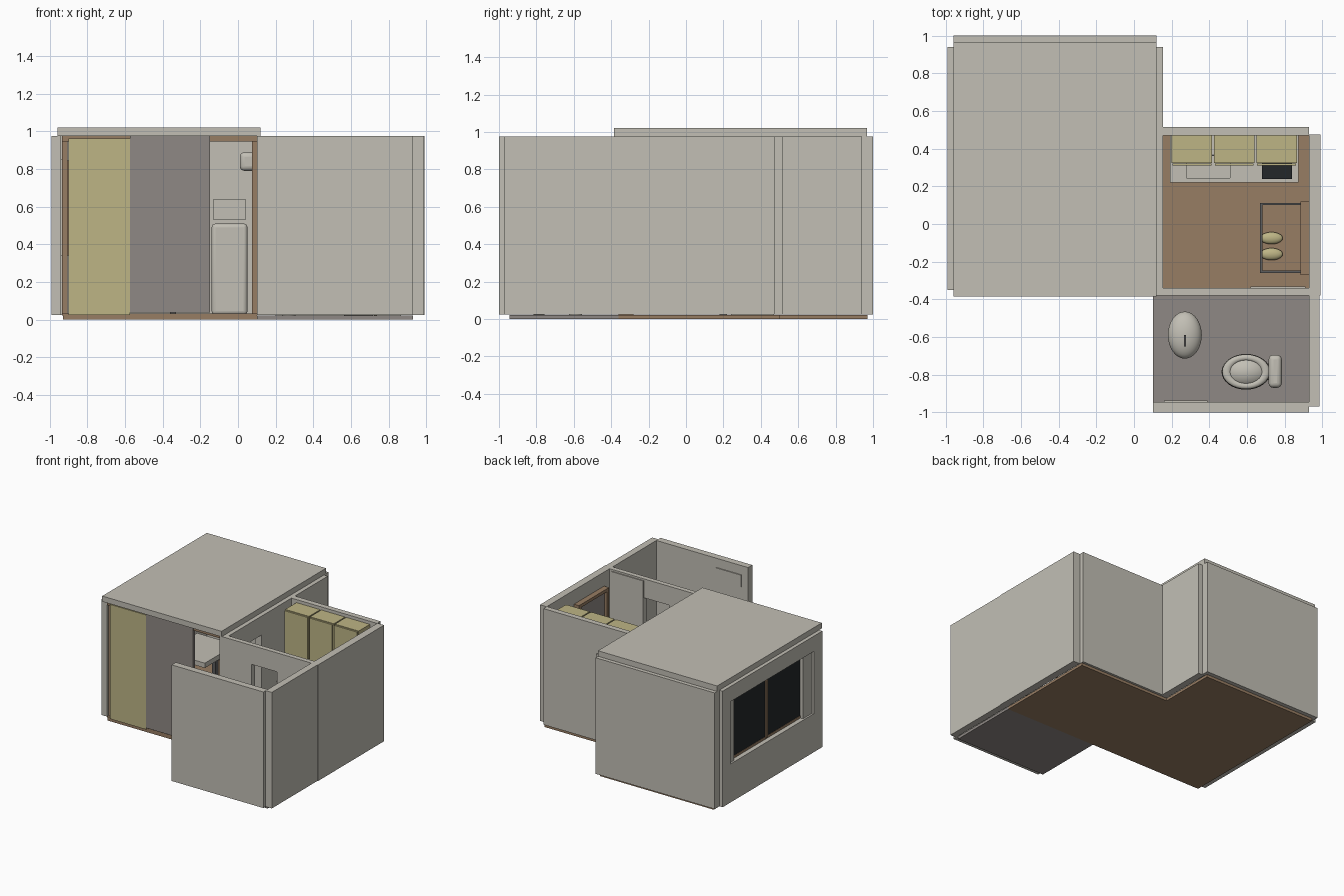
import bpy
from math import pi

cube = bpy.data.objects.get("Cube")
if cube:
    bpy.data.objects.remove(cube)


def material(name, r, g, b):
    m = bpy.data.materials.new(name)
    m.diffuse_color = (r, g, b, 1)
    m.use_nodes = True
    m.node_tree.nodes["Principled BSDF"].inputs["Base Color"].default_value = (r, g, b, 1)
    return m


WALL = material("warm white", 0.54, 0.52, 0.46)
WOOD = material("brown wood", 0.31, 0.205, 0.125)
GREY = material("taupe grey", 0.275, 0.25, 0.232)
YELLOW = material("pale yellow", 0.51, 0.46, 0.235)
GLASS = material("dark glass", 0.017, 0.02, 0.023)
METAL = material("dark metal", 0.11, 0.11, 0.11)


def finish(ob, name, mat):
    ob.name = name
    ob.data.materials.append(mat)
    return ob


def box(name, mat, x, y, z, bevel=0):
    """Box from its (low, high) extents on each axis."""
    bpy.ops.mesh.primitive_cube_add(size=1, location=[sum(e) / 2 for e in (x, y, z)])
    ob = finish(bpy.context.object, name, mat)
    ob.scale = [e[1] - e[0] for e in (x, y, z)]
    bpy.ops.object.transform_apply(location=False, rotation=False, scale=True)
    if bevel:
        mod = ob.modifiers.new("rounded", "BEVEL")
        mod.width, mod.segments = bevel, 4
        bpy.ops.object.shade_smooth_by_angle()
    return ob


def ellipsoid(name, mat, centre, radii):
    bpy.ops.mesh.primitive_uv_sphere_add(segments=32, ring_count=16, location=centre)
    ob = finish(bpy.context.object, name, mat)
    ob.scale = radii
    bpy.ops.object.shade_smooth()
    return ob


def pierced(name, mat, along, across, span, hole, z, hole_z):
    """Wall running along x or y with one rectangular opening."""
    pieces = [("left", (span[0], hole[0]), z), ("right", (hole[1], span[1]), z),
              ("header", hole, (hole_z[1], z[1])), ("sill", hole, (z[0], hole_z[0]))]
    for part, s, h in pieces:
        if h[1] - h[0] > 0.001 and s[1] - s[0] > 0.001:
            xy = (s, across) if along == "x" else (across, s)
            box(f"{name}_{part}", mat, *xy, h)


H = (0.025, 0.975)

# Floors and roof
box("main_floor", WOOD, (-0.93, 0.1), (-0.36, 0.97), (0, 0.022))
box("kitchen_floor", WOOD, (0.1, 0.93), (-0.36, 0.5), (0, 0.022))
box("bathroom_floor", GREY, (0.1, 0.93), (-0.945, -0.36), (0, 0.022))
box("roof", WALL, (-0.96, 0.12), (-0.385, 0.968), (0.975, 1.02))

# Outer walls
box("main_back_wall", WALL, (-0.96, 0.12), (0.94, 1.0), H)
box("kitchen_back_wall", WALL, (0.155, 0.93), (0.47, 0.515), H)
box("kitchen_side_wall", WALL, (0.93, 0.99), (-0.38, 0.475), H)
box("bathroom_side_wall", WALL, (0.93, 0.985), (-0.97, -0.38), H)
box("bathroom_front_wall", WALL, (0.1, 0.93), (-1.0, -0.945), H)
box("bathroom_wall_shelf", WALL, (0.16, 0.39), (-0.945, -0.937), (0.8, 0.9))
pierced("window_wall", WALL, "y", (-0.99, -0.94), (-0.35, 0.94), (-0.24, 0.84), H, (0.34, 0.85))

# Inner walls with doorways
pierced("main_side_wall", WALL, "y", (0.1, 0.155), (-0.38, 0.94), (-0.25, 0.08), H, (0.025, 0.82))
pierced("partition", WALL, "x", (-0.38, -0.34), (0.1, 0.93), (0.39, 0.62), H, (0.025, 0.82))
box("sliding_door", WALL, (0.62, 0.91), (-0.34, -0.332), (0.03, 0.96))

# Side window: jamb strips, panes and timber frame
for y in ((-0.24, -0.12), (0.77, 0.84)):
    box("window_jamb", WALL, (-0.975, -0.935), y, (0.34, 0.85))
box("window_panes", GLASS, (-0.95, -0.942), (-0.12, 0.77), (0.35, 0.84))
for y in (-0.24, 0.31, 0.815):
    box("window_upright", WOOD, (-0.96, -0.9), (y, y + 0.025), (0.35, 0.84))
for z in (0.34, 0.825):
    box("window_rail", WOOD, (-0.952, -0.9), (-0.24, 0.84), (z, z + 0.02))

# Front opening: timber frame, curtain and sliding panel
for x in ((-0.935, -0.905), (0.075, 0.1)):
    box("front_frame_post", WOOD, x, (-0.34, -0.28), (0.022, 0.95))
box("front_frame_head", WOOD, (-0.935, 0.1), (-0.36, -0.28), (0.945, 0.975))
box("front_frame_track", WOOD, (-0.935, 0.1), (-0.36, -0.3), (0.022, 0.032))
box("front_curtain", YELLOW, (-0.9, -0.575), (-0.37, -0.345), (0.025, 0.962))
box("front_panel", GREY, (-0.575, -0.15), (-0.37, -0.34), (0.038, 0.975))

# Main room furniture
box("fridge", WALL, (-0.14, 0.05), (0.4, 0.6), (0.025, 0.51), 0.02)
box("wall_cabinet", WALL, (-0.13, 0.04), (0.85, 0.94), (0.53, 0.64))
box("wall_heater", WALL, (0.01, 0.1), (0.3, 0.5), (0.79, 0.89), 0.025)
box("table_top", WALL, (-0.65, -0.3), (0.0, 0.4), (0.46, 0.5))
for x in (-0.62, -0.36):
    box("table_leg", METAL, (x, x + 0.03), (0.18, 0.22), (0.02, 0.46))

# Kitchen units: base, counter ring around the basin, hob and wall cupboards
box("kitchen_base", WALL, (0.2, 0.865), (0.24, 0.47), (0.022, 0.34))
pierced("counter_side", WALL, "x", (0.22, 0.47), (0.19, 0.875), (0.28, 0.51), (0.34, 0.4), (0.34, 0.4))
for y in ((0.22, 0.245), (0.36, 0.47)):
    box("counter_edge", WALL, (0.28, 0.51), y, (0.34, 0.4))
box("basin_rim", METAL, (0.27, 0.52), (0.36, 0.37), (0.4, 0.405))
box("hob", GLASS, (0.68, 0.84), (0.24, 0.42), (0.4, 0.408))
for x in (0.2, 0.425, 0.65):
    box("wall_cupboard", YELLOW, (x, x + 0.215), (0.325, 0.47), (0.6, 0.95))
    box("wall_cupboard_door", YELLOW, (x + 0.004, x + 0.211), (0.31, 0.322), (0.604, 0.946))

# Framed panel with rail on the kitchen side wall
box("framed_panel", GREY, (0.905, 0.93), (-0.25, 0.1), (0.12, 0.84))
for y in (-0.27, 0.09):
    box("panel_upright", WOOD, (0.885, 0.93), (y, y + 0.03), (0.1, 0.86))
for z in (0.1, 0.835):
    box("panel_rail", WOOD, (0.885, 0.93), (-0.27, 0.12), (z, z + 0.025))
for y in (-0.26, 0.1):
    box("rack_arm", METAL, (0.67, 0.89), (y, y + 0.012), (0.1, 0.112))
box("rack_bar", METAL, (0.67, 0.682), (-0.26, 0.11), (0.1, 0.112))
for y in (-0.16, -0.075):
    ellipsoid("slipper", YELLOW, (0.73, y, 0.045), (0.06, 0.032, 0.022))

# Bathroom basin
ellipsoid("washbasin", WALL, (0.27, -0.59, 0.38), (0.09, 0.125, 0.06))
bpy.ops.mesh.primitive_cylinder_add(vertices=24, radius=0.035, depth=0.34, location=(0.27, -0.59, 0.19))
finish(bpy.context.object, "basin_pedestal", WALL)
bpy.ops.object.shade_smooth_by_angle()
box("basin_tap", METAL, (0.265, 0.275), (-0.65, -0.59), (0.44, 0.46))

# Toilet
ellipsoid("toilet_bowl", WALL, (0.595, -0.785, 0.17), (0.13, 0.095, 0.09))
bpy.ops.mesh.primitive_torus_add(major_segments=32, minor_segments=10, major_radius=0.09,
                                 minor_radius=0.02, location=(0.595, -0.785, 0.23))
seat = finish(bpy.context.object, "toilet_seat", WALL)
seat.scale = (1.15, 0.84, 0.7)
bpy.ops.object.shade_smooth()
box("toilet_foot", WALL, (0.55, 0.73), (-0.83, -0.74), (0.022, 0.16), 0.02)
box("toilet_tank", WALL, (0.715, 0.785), (-0.87, -0.695), (0.16, 0.38), 0.025)
